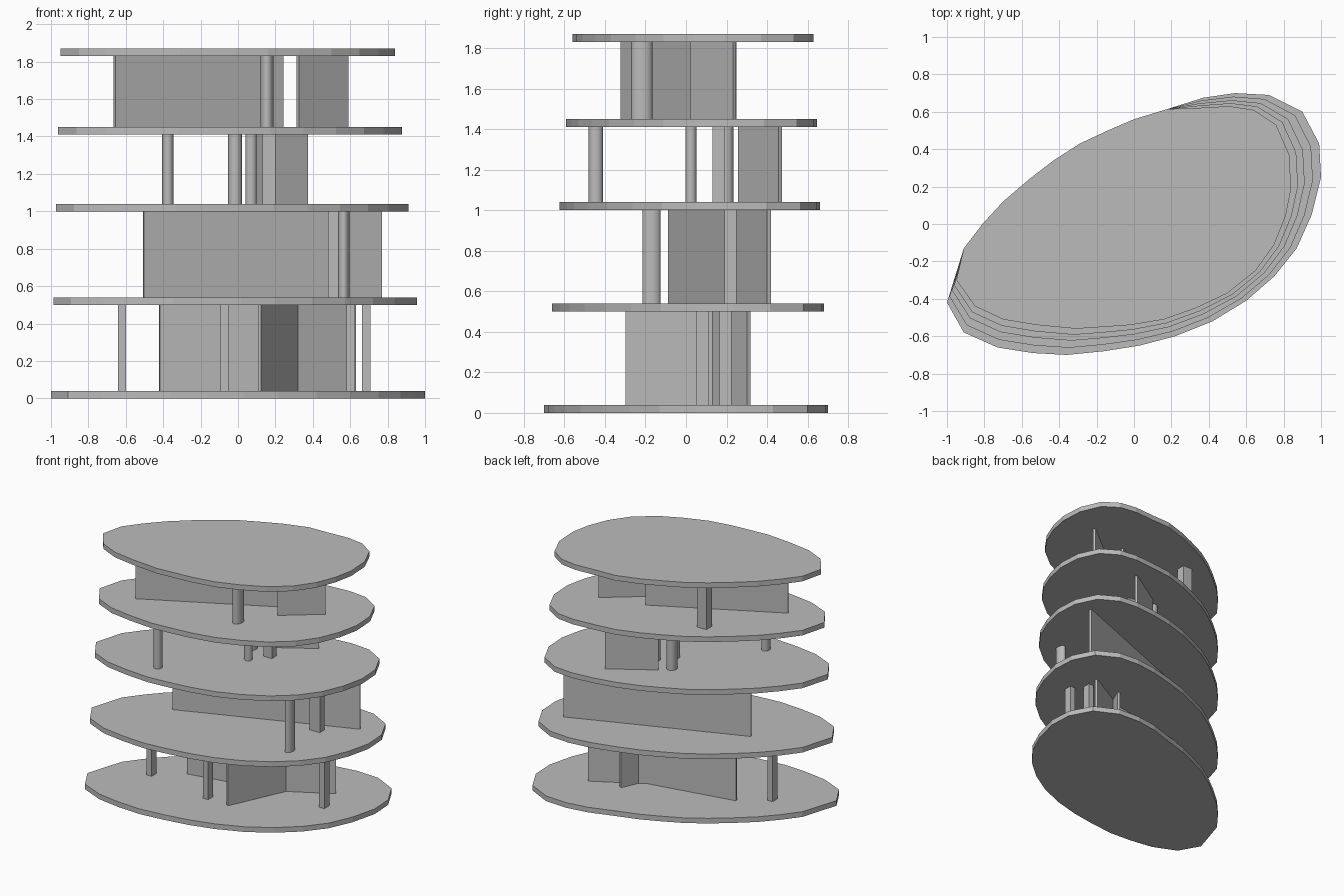
import bpy
import bmesh
import math
from mathutils import Vector, Matrix

default_cube = bpy.data.objects.get("Cube")
if default_cube:
    bpy.data.objects.remove(default_cube, do_unlink=True)

# One plain grey for the whole building
grey = bpy.data.materials.new("plain_grey")
grey.use_nodes = True
grey_value = (0.5, 0.5, 0.5, 1.0)
grey.diffuse_color = grey_value
shader = next(n for n in grey.node_tree.nodes if n.type == "BSDF_PRINCIPLED")
shader.inputs["Base Color"].default_value = grey_value

# Slab outline: the shared straight side, then vertices that draw inward
# with height, each given as bottom position followed by top position
shared_side = [(-.91, -.13), (-.81, 0), (-.7, .12), (-.56, .24), (-.43, .34),
               (-.29, .43), (-.14, .5), (0, .56), (.18, .615)]
tapered_side = [
    (.37, .675, .33, .62), (.54, .7, .51, .63), (.72, .69, .64, .61),
    (.9, .6, .76, .53), (.99, .43, .83, .37), (1, .25, .84, .19),
    (.95, .05, .81, .04), (.87, -.13, .75, -.11), (.75, -.28, .65, -.25),
    (.6, -.41, .5, -.37), (.42, -.52, .33, -.45), (.22, -.6, .16, -.51),
    (.03, -.65, -.02, -.54), (-.16, -.68, -.16, -.55), (-.36, -.7, -.31, -.56),
    (-.54, -.69, -.52, -.54), (-.73, -.66, -.7, -.51), (-.91, -.58, -.85, -.44),
    (-1, -.42, -.95, -.3)]

slab_heights = [0, .5, 1, 1.41, 1.83]
slab_thickness = .04
wall_thickness = .02


def finish(name, bm):
    """Turn a bmesh into a named grey object."""
    bmesh.ops.recalc_face_normals(bm, faces=bm.faces)
    mesh = bpy.data.meshes.new(name)
    bm.to_mesh(mesh)
    bm.free()
    mesh.materials.append(grey)
    part = bpy.data.objects.new(name, mesh)
    bpy.context.scene.collection.objects.link(part)
    return part


def prism(name, outline, bottom, top):
    """Extrude a flat outline from bottom to top."""
    bm = bmesh.new()
    base = bm.faces.new([bm.verts.new((x, y, bottom)) for x, y in outline])
    extruded = bmesh.ops.extrude_face_region(bm, geom=[base])["geom"]
    moved = [v for v in extruded if isinstance(v, bmesh.types.BMVert)]
    bmesh.ops.translate(bm, verts=moved, vec=(0, 0, top - bottom))
    return finish(name, bm)


def storey_range(storey):
    """Clear height between one slab and the next."""
    return slab_heights[storey] + slab_thickness, slab_heights[storey + 1]


def wall(name, storey, start, end):
    """Thin upright wall between two plan points."""
    a, b = Vector(start), Vector(end)
    along = (b - a).normalized()
    side = Vector((-along.y, along.x)) * wall_thickness / 2
    prism(name, [a - side, b - side, b + side, a + side], *storey_range(storey))


def box_column(name, storey, centre, width, depth):
    x, y = centre
    w, d = width / 2, depth / 2
    corners = [(x - w, y - d), (x + w, y - d), (x + w, y + d), (x - w, y + d)]
    prism(name, corners, *storey_range(storey))


def round_column(name, storey, centre, width, depth, sides=24):
    """Upright column with an oval section, smooth around its side."""
    bottom, top = storey_range(storey)
    bm = bmesh.new()
    place = Matrix.Translation((centre[0], centre[1], (bottom + top) / 2))
    bmesh.ops.create_cone(
        bm, cap_ends=True, segments=sides, radius1=.5, radius2=.5, depth=1,
        matrix=place @ Matrix.Diagonal((width, depth, top - bottom, 1)))
    for face in bm.faces:
        face.smooth = len(face.verts) == 4
    finish(name, bm)


# Floor slabs and roof, tapering with height
for number, height in enumerate(slab_heights):
    taper = height / slab_heights[-1]
    outline = shared_side + [
        tuple(Vector(p[:2]).lerp(Vector(p[2:]), taper)) for p in tapered_side]
    name = "roof_slab" if taper == 1 else f"floor_slab_{number}"
    prism(name, outline, height, height + slab_thickness)

# Ground storey
wall("ground_cross_wall", 0, (.115, -.295), (.375, .27))
wall("ground_west_wall", 0, (-.42, -.02), (.23, .1))
wall("ground_east_wall", 0, (.22, .085), (.625, .31))
for label, spot in (("west", (-.62, -.176)), ("middle", (-.072, -.267)),
                    ("east", (.685, .08)), ("inner", (.602, .195))):
    box_column(f"ground_{label}_column", 0, spot, .045, .06)

# Second storey
wall("second_long_wall", 1, (-.505, -.08), (.765, .41))
box_column("second_box_column", 1, (.525, .22), .09, .06)
round_column("second_round_column", 1, (.565, -.17), .06, .09)

# Third storey
wall("third_back_wall", 2, (.05, .265), (.37, .465))
box_column("third_box_column", 2, (.165, .16), .07, .06)
round_column("third_front_column", 2, (-.375, -.445), .06, .07)
round_column("third_centre_column", 2, (.07, .025), .06, .055)
round_column("third_back_column", 2, (-.015, .195), .075, .08)

# Top storey
wall("top_long_wall", 3, (-.66, -.315), (.24, .15))
wall("top_short_wall", 3, (.32, .03), (.585, .24))
box_column("top_box_column", 3, (-.31, .215), .08, .07)
round_column("top_round_column", 3, (.155, -.218), .07, .105)
